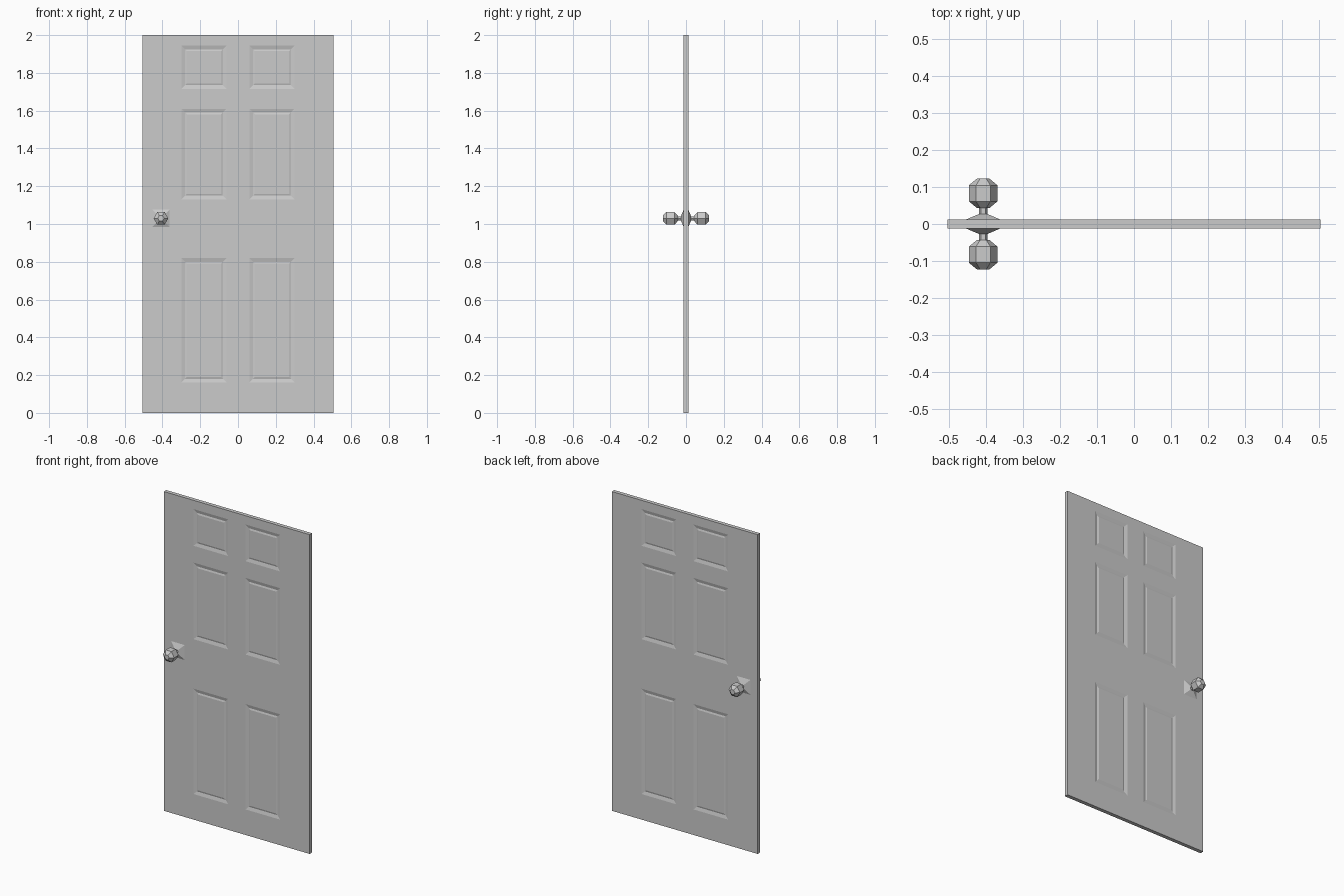
import bpy, bmesh
from math import sin, cos, pi, radians
from mathutils import Matrix

if "Cube" in bpy.data.objects:
    bpy.data.objects.remove(bpy.data.objects["Cube"])

T = 0.012            # half thickness of the door
KX, KZ = -0.408, 1.03  # knob centre


def make_object(name, bm):
    bmesh.ops.recalc_face_normals(bm, faces=bm.faces)
    mesh = bpy.data.meshes.new(name)
    bm.to_mesh(mesh)
    bm.free()
    obj = bpy.data.objects.new(name, mesh)
    bpy.context.collection.objects.link(obj)
    return obj


# Door slab: front half as a grid, panel cells inset, mirrored to the back
def door():
    xs = [-0.505, -0.3, -0.06, 0.06, 0.3, 0.505]
    zs = [0, 0.16, 0.82, 1.13, 1.61, 1.715, 1.945, 2]
    bm = bmesh.new()
    grid = [[bm.verts.new((x, -T, z)) for x in xs] for z in zs]
    panels = []
    for j in range(len(zs) - 1):
        for i in range(len(xs) - 1):
            f = bm.faces.new((grid[j][i], grid[j][i + 1],
                              grid[j + 1][i + 1], grid[j + 1][i]))
            if i in (1, 3) and j in (1, 3, 5):
                panels.append(f)
    bm.normal_update()
    # rim running out to the middle plane
    rim = [e for e in bm.edges if e.is_boundary]
    ext = bmesh.ops.extrude_edge_only(bm, edges=rim)["geom"]
    for v in ext:
        if isinstance(v, bmesh.types.BMVert):
            v.co.y = 0
    bm.normal_update()
    # sloped moulding, then a slightly raised field
    for width, depth in ((0.02, -0.005), (0.01, 0.003)):
        bmesh.ops.inset_individual(bm, faces=panels, thickness=width,
                                   depth=depth, use_even_offset=True)
        bm.normal_update()
    obj = make_object("door_slab", bm)
    mirror = obj.modifiers.new("back_side", "MIRROR")
    mirror.use_axis = (False, True, False)


# Stack of polygon rings along y: (distance from door centre, radius)
def lathe(name, rings, sides, side, turn=0.0):
    bm = bmesh.new()
    loops = []
    for y, r in rings:
        loops.append([bm.verts.new((KX + r * cos(turn + 2 * pi * k / sides), side * y,
                                    KZ + r * sin(turn + 2 * pi * k / sides)))
                      for k in range(sides)])
    for a, b in zip(loops, loops[1:]):
        for k in range(sides):
            n = (k + 1) % sides
            bm.faces.new((a[k], a[n], b[n], b[k]))
    bm.faces.new(loops[0])
    bm.faces.new(loops[-1])
    make_object(name, bm)


door()

# Knob sets on both sides
for label, side in (("front", -1), ("back", 1)):
    lathe(label + "_rose_plate", [(T - 0.004, 0.068), (T, 0.066), (0.027, 0.016)],
          4, side, pi / 4)
    lathe(label + "_knob_neck", [(0.02, 0.012), (0.055, 0.012)], 6, side)
    ball = [(0.083 + 0.043 * sin(radians(a)), 0.045 * cos(radians(a)))
            for a in (-68, -30, 30, 68)]
    lathe(label + "_knob", ball, 6, side)
